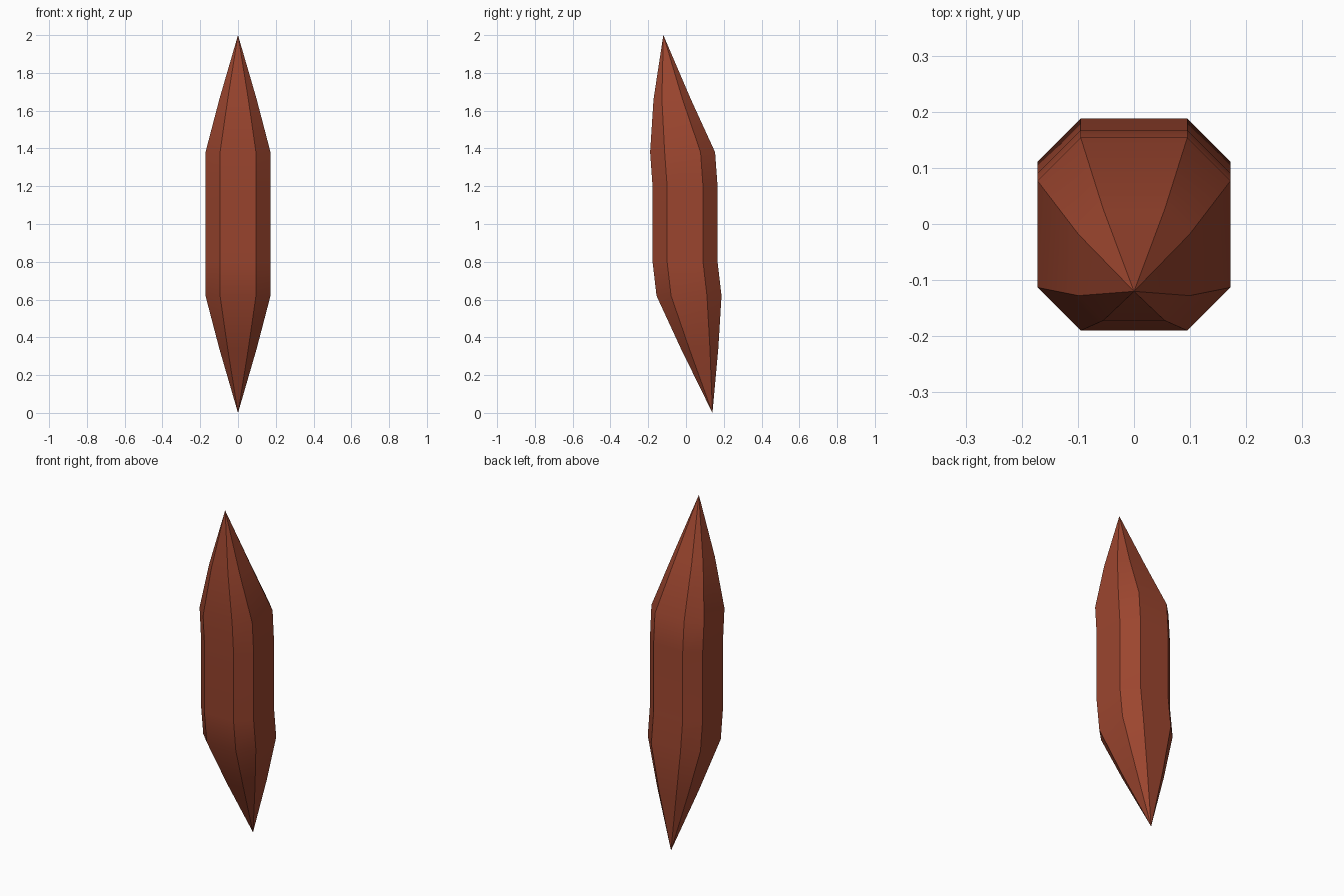
import bpy, bmesh, math

if "Cube" in bpy.data.objects:
    bpy.data.objects.remove(bpy.data.objects["Cube"])

# Octagonal rings up the shard: (height, centre y, scale)
RINGS = [(0.34, 0.072, 0.575), (0.62, 0.016, 1.0), (0.80, -0.005, 1.0),
         (1.20, -0.005, 1.0), (1.38, -0.018, 1.0), (1.66, -0.073, 0.575)]
BOTTOM_TIP, TOP_TIP = (0, 0.14, 0), (0, -0.12, 2)
W, F = 0.172, 0.095   # half width, half length of each main flat
OCTAGON = [(F, -W), (W, -F), (W, F), (F, W), (-F, W), (-W, F), (-W, -F), (-F, -W)]

bm = bmesh.new()
rings = [[bm.verts.new((x * s, cy + y * s, z)) for x, y in OCTAGON] for z, cy, s in RINGS]
bottom, top = bm.verts.new(BOTTOM_TIP), bm.verts.new(TOP_TIP)

# Side panels and pointed ends
for i in range(8):
    j = (i + 1) % 8
    for low, high in zip(rings, rings[1:]):
        bm.faces.new((low[i], low[j], high[j], high[i]))
    bm.faces.new((bottom, rings[0][j], rings[0][i]))
    bm.faces.new((rings[-1][i], rings[-1][j], top))
bmesh.ops.recalc_face_normals(bm, faces=bm.faces)

mesh = bpy.data.meshes.new("crystal_shard")
bm.to_mesh(mesh)
bm.free()
shard = bpy.data.objects.new("crystal_shard", mesh)
bpy.context.collection.objects.link(shard)

# Red-brown colour, long facet edges kept sharp
mat = bpy.data.materials.new("red_brown")
mat.diffuse_color = (0.33, 0.06, 0.028, 1)
mat.use_nodes = True
mat.node_tree.nodes["Principled BSDF"].inputs["Base Color"].default_value = mat.diffuse_color
mesh.materials.append(mat)
bpy.context.view_layer.objects.active = shard
shard.select_set(True)
bpy.ops.object.shade_smooth_by_angle(angle=math.radians(30))
